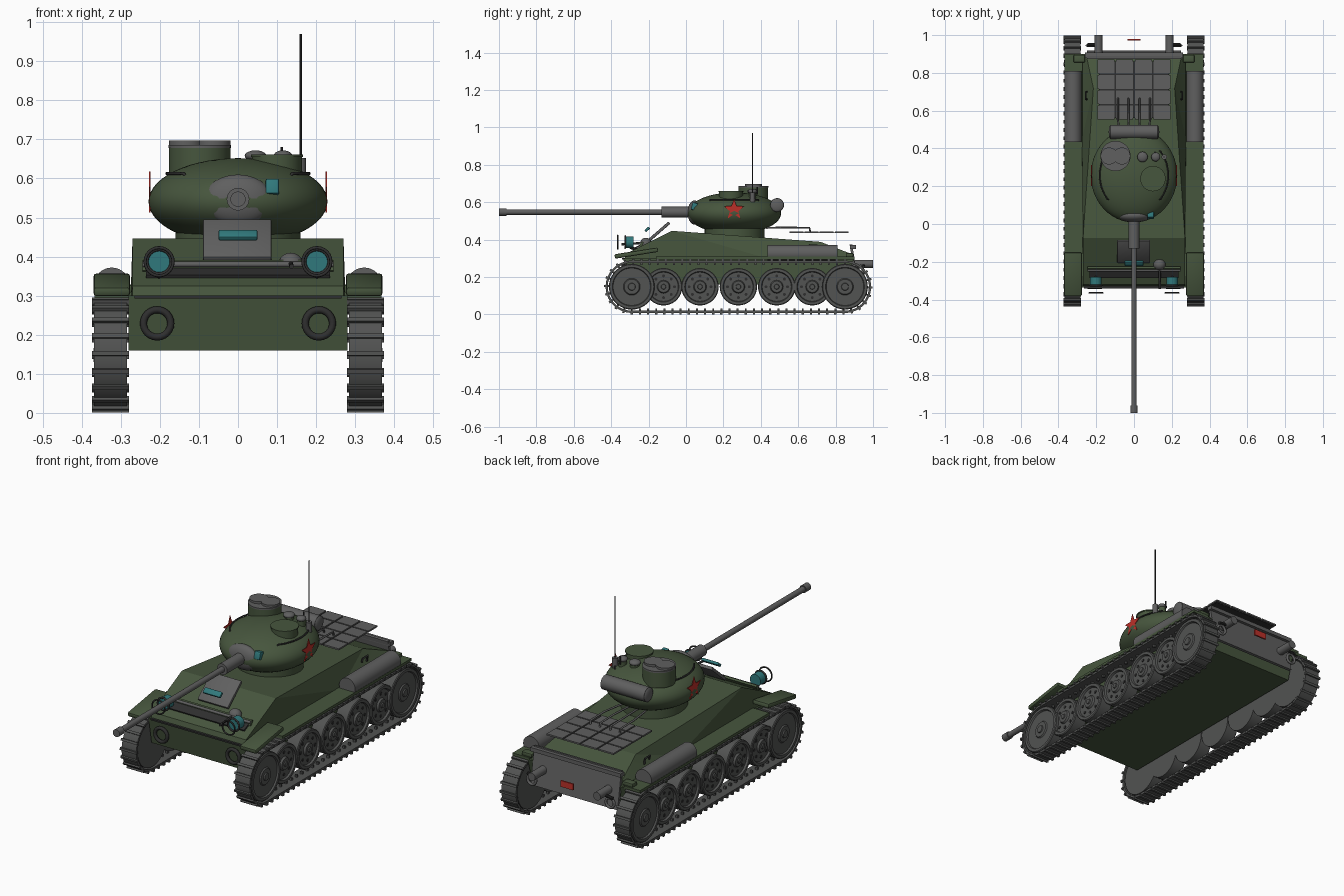
import bpy, bmesh, math
from mathutils import Vector, Matrix

if "Cube" in bpy.data.objects:
    bpy.data.objects.remove(bpy.data.objects["Cube"])

def material(name, rgb):
    m = bpy.data.materials.new(name)
    m.diffuse_color = (*rgb, 1)
    m.use_nodes = True
    m.node_tree.nodes["Principled BSDF"].inputs["Base Color"].default_value = m.diffuse_color
    return m

GREEN = material("olive green", (0.062, 0.092, 0.047))
GREY = material("steel grey", (0.115, 0.115, 0.115))
TRACK = material("track grey", (0.085, 0.087, 0.085))
DARK = material("dark iron", (0.028, 0.028, 0.028))
TEAL = material("teal glass", (0.03, 0.19, 0.2))
RED = material("red paint", (0.5, 0.03, 0.022))

def finish(name, bm, mat, angle=35):
    bmesh.ops.recalc_face_normals(bm, faces=bm.faces)
    me = bpy.data.meshes.new(name)
    bm.to_mesh(me)
    bm.free()
    me.shade_smooth()
    me.set_sharp_from_angle(angle=math.radians(angle))
    me.materials.append(mat)
    ob = bpy.data.objects.new(name, me)
    bpy.context.scene.collection.objects.link(ob)
    return ob

def box(name, loc, size, mat, rx=0, bevel=0):
    bm = bmesh.new()
    bmesh.ops.create_cube(bm, size=1, matrix=Matrix.Diagonal((*size, 1)))
    if bevel:
        bmesh.ops.bevel(bm, geom=bm.edges[:], offset=bevel, segments=2, affect='EDGES', profile=0.5)
    bm.transform(Matrix.Translation(loc) @ Matrix.Rotation(math.radians(rx), 4, 'X'))
    return finish(name, bm, mat)

def cyl(name, a, b, r, mat, r2=None, seg=24):
    a, b = Vector(a), Vector(b)
    bm = bmesh.new()
    bmesh.ops.create_cone(bm, cap_ends=True, segments=seg, radius1=r, radius2=r if r2 is None else r2,
                          depth=(b - a).length)
    bm.transform(Matrix.Translation((a + b) / 2) @ (b - a).to_track_quat('Z', 'Y').to_matrix().to_4x4())
    return finish(name, bm, mat)

def ball(name, loc, radii, mat, u=32, v=18):
    bm = bmesh.new()
    bmesh.ops.create_uvsphere(bm, u_segments=u, v_segments=v, radius=1)
    bm.transform(Matrix.Translation(loc) @ Matrix.Diagonal((*radii, 1)))
    return finish(name, bm, mat)

def tube(name, pts, r, mat, closed=False):
    cu = bpy.data.curves.new(name, 'CURVE')
    cu.dimensions = '3D'
    cu.bevel_depth, cu.bevel_resolution, cu.use_fill_caps = r, 2, True
    sp = cu.splines.new('POLY')
    sp.points.add(len(pts) - 1)
    for p, co in zip(sp.points, pts):
        p.co = (*co, 1)
    sp.use_cyclic_u = closed
    tmp = bpy.data.objects.new(name, cu)
    bm = bmesh.new()
    me = bpy.data.meshes.new_from_object(tmp)
    bm.from_mesh(me)
    bpy.data.objects.remove(tmp)
    bpy.data.meshes.remove(me)
    return finish(name, bm, mat, 50)

def ring(name, c, R, r, mat, n=24):
    pts = [(c[0] + R * math.cos(t), c[1], c[2] + R * math.sin(t)) for t in (i * 2 * math.pi / n for i in range(n))]
    return tube(name, pts, r, mat, True)

def loft(name, profile, mat, centre_x=0):
    """Profile rows are (y, z, half width); adjacent rows are skinned left to right."""
    bm = bmesh.new()
    L = [bm.verts.new((centre_x - w, y, z)) for y, z, w in profile]
    R = [bm.verts.new((centre_x + w, y, z)) for y, z, w in profile]
    n = len(profile)
    for i in range(n):
        j = (i + 1) % n
        bm.faces.new((L[i], L[j], R[j], R[i]))
    caps = [bm.faces.new(L), bm.faces.new(R[::-1])]
    bmesh.ops.triangulate(bm, faces=caps)
    return finish(name, bm, mat, 12)

def wheel(name, y, z, x, s, profile, mat, seg=36):
    """Lathe about the x axis; profile rows are (offset outward, radius)."""
    bm = bmesh.new()
    rows = []
    for off, r in profile:
        rows.append([bm.verts.new((s * (x + off), y + r * math.cos(t), z + r * math.sin(t)))
                     for t in (k * 2 * math.pi / seg for k in range(seg))])
    for a, b in zip(rows, rows[1:]):
        for k in range(seg):
            bm.faces.new((a[k], a[(k + 1) % seg], b[(k + 1) % seg], b[k]))
    bm.faces.new(rows[0])
    bm.faces.new(rows[-1])
    return finish(name, bm, mat)

# hull: lower tub and tapering upper body
loft("lower_hull", [(-0.335, 0.30, .28), (-0.31, 0.16, .28), (0.86, 0.16, .28), (0.90, 0.30, .28)], GREEN)
loft("upper_hull", [(-0.33, 0.295, .27), (-0.32, 0.325, .27), (-0.075, 0.447, .27), (0.72, 0.388, .215),
                    (0.88, 0.325, .25), (0.89, 0.295, .275), (0.45, 0.295, .275)], GREEN)
box("glacis_base_strip", (0, -0.335, 0.297), (0.53, 0.012, 0.008), DARK)
box("rear_plate", (0, 0.897, 0.278), (0.50, 0.014, 0.195), GREY, rx=9)
box("rear_plate_lip", (0, 0.893, 0.36), (0.52, 0.03, 0.02), GREY)
box("rear_marker", (0, 0.975, 0.268), (0.07, 0.008, 0.032), RED)

# splash board, driver hatch and visor, hull gun
box("splash_board", (0, -0.238, 0.375), (0.49, 0.012, 0.03), GREEN, rx=-30)
cyl("splash_rail", (-0.245, -0.245, 0.38), (0.245, -0.245, 0.38), 0.007, GREY, seg=12)
box("splash_floor", (0, -0.262, 0.36), (0.47, 0.05, 0.008), DARK, rx=25)
box("driver_hatch", (-0.002, -0.145, 0.442), (0.175, 0.15, 0.016), GREY, rx=41, bevel=0.004)
box("driver_visor", (0, -0.207, 0.455), (0.10, 0.03, 0.014), TEAL, rx=41, bevel=0.004)
ball("hull_gun_ball", (0.135, -0.215, 0.38), (0.032, 0.03, 0.03), GREY, 20, 12)
cyl("hull_gun", (0.135, -0.22, 0.383), (0.137, -0.345, 0.375), 0.006, DARK, seg=12)

# turret body, mantlet and main gun
ball("turret", (0, 0.258, 0.541), (0.229, 0.25, 0.111), GREEN, 48, 28)
cyl("turret_ring", (0, 0.26, 0.40), (0, 0.26, 0.46), 0.16, GREEN, seg=40)
ball("mantlet", (0, 0.045, 0.545), (0.088, 0.036, 0.065), GREY)
for name, y0, y1, r in (("gun_sleeve", 0.03, -0.13, .029), ("gun_barrel", -0.12, -0.97, .0145),
                        ("gun_muzzle", -0.96, -1.0, .0195)):
    cyl(name, (0, y0, 0.547), (0, y1, 0.547), r, GREY)
box("turret_periscope", (0.088, 0.045, 0.577), (0.034, 0.03, 0.04), TEAL, rx=-15, bevel=0.004)

# cupola with twin lobed lid
cyl("cupola", (-0.098, 0.36, 0.60), (-0.098, 0.36, 0.682), 0.079, GREEN, seg=36)
for s in (-1, 1):
    cyl("cupola_lid", (-0.098 + s * 0.034, 0.36, 0.682), (-0.098 + s * 0.034, 0.36, 0.697), 0.045, GREY)
cyl("cupola_rim", (-0.098, 0.36, 0.678), (-0.098, 0.36, 0.686), 0.08, GREY, seg=36)

# loader hatch, vents and antenna
cyl("loader_hatch", (0.1, 0.24, 0.61), (0.1, 0.24, 0.656), 0.064, GREEN, seg=36)
cyl("loader_hatch_lid", (0.1, 0.24, 0.655), (0.1, 0.24, 0.661), 0.067, GREEN, seg=36)
for x, r in ((0.045, 0.028), (0.115, 0.024)):
    cyl("vent_neck", (x, 0.355, 0.62), (x, 0.355, 0.657), r * 0.8, GREEN)
    ball("vent_dome", (x, 0.355, 0.658), (r, r, 0.014), GREY, 20, 10)
cyl("hatch_pin", (0.112, 0.38, 0.64), (0.112, 0.38, 0.68), 0.004, DARK, seg=10)
cyl("antenna_base", (0.16, 0.355, 0.60), (0.16, 0.355, 0.652), 0.014, GREY)
cyl("antenna", (0.16, 0.355, 0.65), (0.16, 0.355, 0.97), 0.0032, DARK, seg=8)

# bedroll behind the turret
cyl("bedroll", (-0.125, 0.487, 0.585), (0.125, 0.487, 0.585), 0.037, GREY)
for s in (-1, 1):
    ball("bedroll_end", (s * 0.122, 0.487, 0.585), (0.012, 0.037, 0.037), GREY, 20, 12)

# engine deck tiles and grab bars
for i in range(4):
    for j in range(4):
        box("deck_tile", (-0.147 + i * 0.098, 0.59 + j * 0.081, 0.44), (0.09, 0.074, 0.008), GREY)
box("deck_tile_frame", (0, 0.71, 0.4365), (0.37, 0.30, 0.003), DARK)
for x in (-0.085, -0.03, 0.03, 0.085):
    tube("deck_bar", [(x * 0.8, 0.43, 0.463), (x, 0.55, 0.465), (x, 0.66, 0.463), (x, 0.665, 0.44)], 0.005, GREY)

END = [(0, .122), (.074, .122), (.078, .118), (.078, .104), (.070, .1), (.070, .045), (.076, .04), (.076, .02), (.082, .018), (.082, .006)]
ROAD = [(0, .1), (.066, .1), (.070, .096), (.070, .082), (.060, .078), (.060, .035), (.070, .03), (.070, .014), (.075, .012), (.075, .004)]
ZC, RT, Y0, Y1 = 0.148, 0.136, -0.29, 0.85

def track_point(d, r):
    """Position and angle at fraction d of the belt loop, offset to radius r."""
    straight, arc = Y1 - Y0, math.pi * RT
    d = (d % 1) * 2 * (straight + arc)
    if d < straight:
        return Y1 - d, ZC + r, math.pi / 2
    d -= straight
    if d < arc:
        a = math.pi / 2 + d / RT
        return Y0 + r * math.cos(a), ZC + r * math.sin(a), a
    d -= arc
    if d < straight:
        return Y0 + d, ZC - r, -math.pi / 2
    a = -math.pi / 2 + (d - straight) / RT
    return Y1 + r * math.cos(a), ZC + r * math.sin(a), a

LINKS = 72
for s in (-1, 1):
    # track belt
    bm = bmesh.new()
    loops = [[bm.verts.new((s * x, *track_point(i / (2 * LINKS), r)[:2])) for i in range(2 * LINKS)]
             for x, r in ((.284, .140), (.368, .140), (.368, .128), (.284, .128))]
    for k in range(4):
        a, b = loops[k], loops[(k + 1) % 4]
        for i in range(2 * LINKS):
            j = (i + 1) % (2 * LINKS)
            bm.faces.new((a[i], a[j], b[j], b[i]))
    finish("track_belt", bm, TRACK)
    # cleats outside and guide teeth inside
    bm = bmesh.new()
    for i in range(LINKS):
        for x, r, size in ((.3265, .141, (.094, .013, .012)), (.326, .122, (.012, .014, .01))):
            y, z, a = track_point(i / LINKS, r)
            m = Matrix.Translation((s * x, y, z)) @ Matrix.Rotation(a, 4, 'X') @ Matrix.Diagonal((size[0], size[1], size[2], 1))
            bmesh.ops.create_cube(bm, size=1, matrix=m)
    finish("track_cleats", bm, TRACK)
    # running gear
    for y in (Y0, Y1):
        wheel("end_wheel", y, ZC, 0.288, s, END, TRACK)
    for y in (-0.12, 0.075, 0.28, 0.485, 0.675):
        wheel("road_wheel", y, ZC, 0.288, s, ROAD, TRACK)
        for k in range(8):
            t = k * math.pi / 4
            py, pz = y + 0.058 * math.cos(t), ZC + 0.058 * math.sin(t)
            cyl("wheel_bolt", (s * 0.345, py, pz), (s * 0.351, py, pz), 0.008, DARK, seg=10)
    # fenders
    box("fender", (s * 0.32, 0.37, 0.302), (0.094, 1.06, 0.014), GREEN)
    box("front_fender", (s * 0.323, -0.265, 0.328), (0.094, 0.235, 0.024), GREEN, rx=9, bevel=0.008)
    box("rear_fender", (s * 0.29, 0.875, 0.318), (0.06, 0.04, 0.02), GREEN, bevel=0.005)
    # side fuel drum
    cyl("fuel_drum", (s * 0.323, 0.435, 0.326), (s * 0.323, 0.81, 0.326), 0.046, GREY, seg=32)
    # headlight with guard
    x = s * 0.202
    cyl("headlight", (x, -0.325, 0.387), (x, -0.28, 0.387), 0.031, TEAL)
    ring("headlight_rim", (x, -0.325, 0.387), 0.032, 0.005, DARK)
    ring("headlight_guard", (x, -0.365, 0.387), 0.036, 0.004, DARK)
    cyl("headlight_stem", (x, -0.30, 0.36), (x, -0.25, 0.34), 0.008, DARK, seg=10)
    # tow rings front and rear
    ring("front_tow_ring", (s * 0.207, -0.335, 0.229), 0.035, 0.009, DARK)
    ring("rear_tow_ring", (s * 0.225, 0.945, 0.225), 0.024, 0.007, GREY)
    # exhaust pipe and bracket
    cyl("exhaust", (s * 0.188, 0.89, 0.27), (s * 0.188, 1.0, 0.27), 0.021, GREY)
    cyl("exhaust_hook", (s * 0.19, 0.95, 0.262), (s * 0.245, 0.95, 0.255), 0.008, DARK, seg=10)
    tube("deck_hook", [(s * 0.25, 0.66, 0.35), (s * 0.255, 0.66, 0.37), (s * 0.255, 0.70, 0.37), (s * 0.25, 0.70, 0.34)], 0.005, DARK)
    # turret handrail
    rail = []
    for k in range(9):
        t = math.radians(-40 + 10 * k)
        rail.append((s * 0.182 * math.cos(t), 0.258 + 0.199 * math.sin(t), 0.613))
    ends = [(p[0] * 0.93, p[1], 0.60) for p in (rail[0], rail[-1])]
    tube("turret_handrail", [ends[0]] + rail + [ends[1]], 0.004, DARK)
    # star plate
    bm = bmesh.new()
    vs = []
    for k in range(10):
        r, t = (0.058, 0.024)[k % 2], math.pi / 2 + k * math.pi / 5
        vs.append(bm.verts.new((s * 0.2235, 0.257 + r * math.cos(t), 0.56 + r * math.sin(t))))
    f = bm.faces.new(vs)
    top = bmesh.ops.extrude_face_region(bm, geom=[f])["geom"]
    bmesh.ops.translate(bm, vec=(s * 0.004, 0, 0), verts=[v for v in top if isinstance(v, bmesh.types.BMVert)])
    finish("turret_star", bm, RED)
